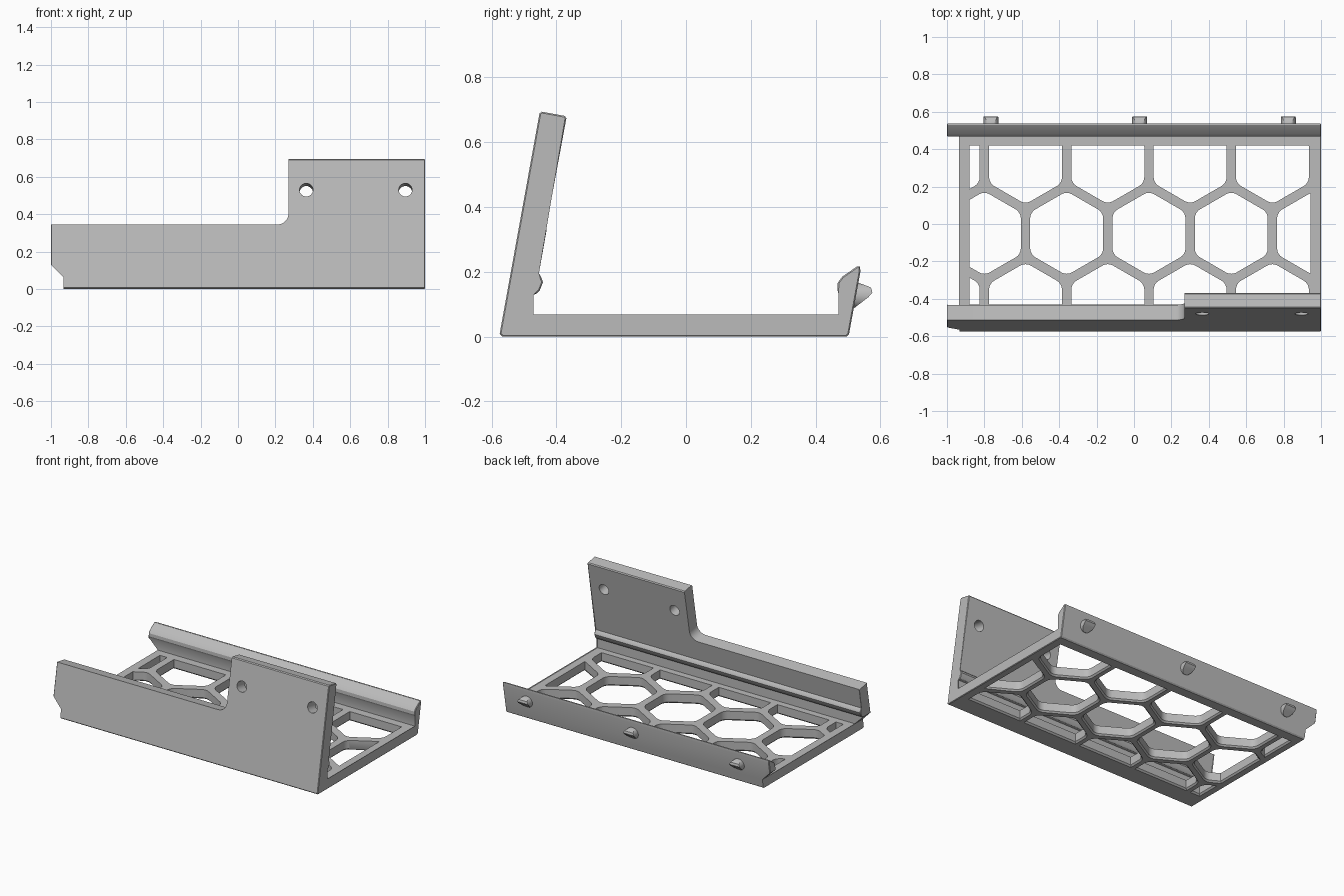
import bpy, bmesh, math
from mathutils import Matrix, Vector

cube = bpy.data.objects.get("Cube")
if cube:
    bpy.data.objects.remove(cube, do_unlink=True)

grey = bpy.data.materials.new("plain_grey")
grey.use_nodes = True
COLOUR = (0.5, 0.5, 0.5, 1)
grey.diffuse_color = COLOUR
grey.node_tree.nodes["Principled BSDF"].inputs["Base Color"].default_value = COLOUR


def to_object(bm, name, matrix=Matrix()):
    bmesh.ops.recalc_face_normals(bm, faces=bm.faces[:])
    mesh = bpy.data.meshes.new(name)
    bm.to_mesh(mesh)
    bm.free()
    mesh.transform(matrix)
    mesh.materials.append(grey)
    obj = bpy.data.objects.new(name, mesh)
    bpy.context.collection.objects.link(obj)
    return obj


def loft(bm, rings):
    """Closed solid through rings with equal point counts."""
    loops = [[bm.verts.new(p) for p in ring] for ring in rings]
    n = len(loops[0])
    for a, b in zip(loops, loops[1:]):
        for i in range(n):
            j = (i + 1) % n
            bm.faces.new((a[i], a[j], b[j], b[i]))
    bm.faces.new(loops[0])
    bm.faces.new(loops[-1])


def prism_x(name, yz, x0, x1, edge):
    """Extrude a side profile along x and chamfer its end edges."""
    bm = bmesh.new()
    loft(bm, [[(x, y, z) for y, z in yz] for x in (x0, x1)])
    ends = [e for e in bm.edges if abs(e.verts[0].co.x - e.verts[1].co.x) < 1e-5]
    bmesh.ops.bevel(bm, geom=ends, offset=edge, segments=1, affect='EDGES')
    return to_object(bm, name)


def prism_y(name, xz, y0, y1, matrix=Matrix()):
    bm = bmesh.new()
    loft(bm, [[(x, y, z) for x, z in xz] for y in (y0, y1)])
    return to_object(bm, name, matrix)


def arc(cx, cz, r, a0, a1, steps):
    angles = [math.radians(a0 + (a1 - a0) * i / steps) for i in range(steps + 1)]
    return [(cx + r * math.cos(a), cz + r * math.sin(a)) for a in angles]


def combine(obj, cutters, operation):
    for c in cutters:
        c.hide_render = True
        m = obj.modifiers.new(c.name, 'BOOLEAN')
        m.operation, m.solver, m.object = operation, 'EXACT', c
    graph = bpy.context.evaluated_depsgraph_get()
    mesh = bpy.data.meshes.new_from_object(obj.evaluated_get(graph))
    obj.modifiers.clear()
    obj.data = mesh
    for c in cutters:
        bpy.data.objects.remove(c, do_unlink=True)


# Tray section: leaning front wall, ridge, floor, clip lip at the back
section = [(-0.566, 0), (-0.575, 0.008), (-0.452, 0.689), (-0.445, 0.694),
           (-0.374, 0.681), (-0.369, 0.674), (-0.458, 0.194), (-0.447, 0.184),
           (-0.441, 0.168), (-0.452, 0.141), (-0.460, 0.134), (-0.475, 0.132),
           (-0.475, 0.065), (0.475, 0.065), (0.475, 0.13), (0.467, 0.145),
           (0.468, 0.166), (0.482, 0.185), (0.528, 0.217), (0.537, 0.217),
           (0.538, 0.2), (0.503, 0.008), (0.495, 0)]
tray = prism_x("bracket_tray", section, -1, 1, 0.004)

# Cut away the low run of the front wall, with a rounded inner corner
lean = Matrix.Translation((0, -0.574, 0)) @ Matrix.Rotation(-math.radians(10.2), 4, 'X')
step = [(-1.2, 0.35)] + arc(0.21, 0.41, 0.06, -90, 0, 8) + [(0.27, 1), (-1.2, 1)]
cutters = [prism_y("wall_step_cutter", step, -0.2, 0.3, lean)]

# Screw holes square to the leaning wall
for x in (0.365, 0.895):
    cutters.append(prism_y("screw_hole_cutter", arc(x, 0.538, 0.036, 0, 345, 23),
                           -0.2, 0.3, lean))

# Notch under the right end
notch = [(-1.2, -0.1), (-0.932, -0.1), (-0.932, 0.062), (-1, 0.13), (-1.2, 0.33)]
cutters.append(prism_y("end_notch_cutter", notch, -1, 1))

# Honeycomb openings with rounded corners, trimmed to the floor frame
PITCH, RADIUS, MID_Y = 0.44, 0.225, -0.05
FRAME = [((-0.88, 0, 0), (-1, 0, 0)), ((0.945, 0, 0), (1, 0, 0)),
         ((0, -0.43, 0), (0, -1, 0)), ((0, 0.42, 0), (0, 1, 0))]


def opening(cx, cy):
    bm = bmesh.new()
    hexagon = [bm.verts.new((x, y, 0)) for x, y in arc(cx, cy, RADIUS, 30, 330, 5)]
    bm.faces.new(hexagon)
    bmesh.ops.bevel(bm, geom=hexagon, offset=0.03, segments=4, profile=0.5,
                    affect='VERTICES')
    for point, normal in FRAME:
        bmesh.ops.bisect_plane(bm, geom=bm.verts[:] + bm.edges[:] + bm.faces[:],
                               plane_co=point, plane_no=normal, clear_outer=True)
    outline = [v.co.copy() for face in bm.faces for v in face.verts]
    bm.free()
    return outline


def flared_ring(outline, z, flare):
    xs, ys = [p.x for p in outline], [p.y for p in outline]
    mid_x, mid_y = (min(xs) + max(xs)) / 2, (min(ys) + max(ys)) / 2
    grow_x = 1 + 2 * flare / (max(xs) - min(xs))
    grow_y = 1 + 2 * flare / (max(ys) - min(ys))
    return [Vector((mid_x + (p.x - mid_x) * grow_x,
                    mid_y + (p.y - mid_y) * grow_y, z)) for p in outline]


# Flared undersides give the ribs chamfered lower edges
holes = bmesh.new()
for row in (-1, 0, 1):
    for col in range(-3, 3):
        cx = 0.08 + PITCH * (col + 0.5 * abs(row))
        outline = opening(cx, MID_Y + row * PITCH * math.sqrt(3) / 2)
        if outline:
            loft(holes, [flared_ring(outline, z, flare)
                         for z, flare in ((-0.01, 0.02), (0.01, 0), (0.1, 0))])
cutters.append(to_object(holes, "honeycomb_cutter"))
combine(tray, cutters, 'DIFFERENCE')

# Snap pegs on the back lip: wedge trimmed by a round bar
wedge = [(0.515, 0.17), (0.532, 0.166), (0.56, 0.156), (0.571, 0.151),
         (0.575, 0.136), (0.563, 0.122), (0.52, 0.089), (0.505, 0.089)]
parts = [tray]
for name, x in (("right", -0.765), ("middle", 0.03), ("left", 0.825)):
    peg = prism_x(name + "_snap_peg", wedge, x - 0.05, x + 0.05, 0.003)
    bar = prism_y("peg_bar", arc(x, 0.127, 0.04, 0, 345, 23), 0.4, 0.7)
    combine(peg, [bar], 'INTERSECT')
    parts.append(peg)

# Smooth the curved faces, keep the edges crisp
bpy.ops.object.select_all(action='DESELECT')
for obj in parts:
    obj.select_set(True)
bpy.context.view_layer.objects.active = tray
bpy.ops.object.shade_smooth_by_angle(angle=math.radians(30))
